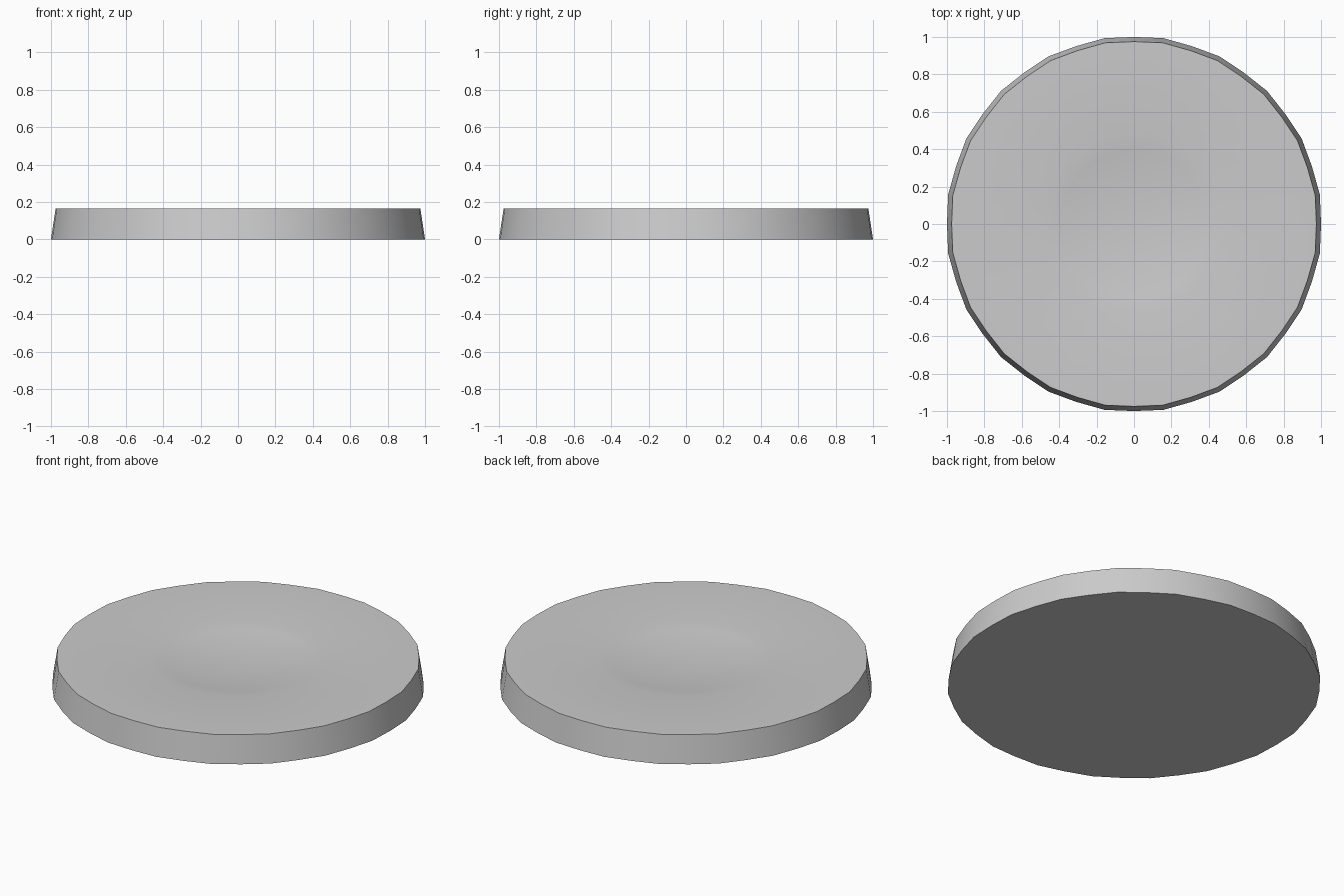
import bpy, bmesh, math

if "Cube" in bpy.data.objects:
    bpy.data.objects.remove(bpy.data.objects["Cube"])

SIDES = 40
H = 0.165

def ring(bm, radius, z, swell=0.0):
    # every second corner is pushed out a touch, giving the slightly faceted outline
    verts = []
    for i in range(SIDES):
        a = 2 * math.pi * i / SIDES
        r = radius * (1 + (swell if i % 2 else 0))
        verts.append(bm.verts.new((r * math.cos(a), r * math.sin(a), z)))
    return verts

# profile: tapered wall, flat top, shallow spherical dish
bm = bmesh.new()
profile = [(1.0, 0.0, 0.006), (0.975, H, 0.006), (0.49, H, 0)]
DEPTH = 0.035
for t in (0.8, 0.6, 0.4, 0.2):
    profile.append((0.49 * t, H - DEPTH * (1 - t * t), 0))
rings = [ring(bm, *p) for p in profile]

for lower, upper in zip(rings, rings[1:]):
    for i in range(SIDES):
        j = (i + 1) % SIDES
        bm.faces.new((lower[i], lower[j], upper[j], upper[i]))

# dish centre and flat underside
centre = bm.verts.new((0, 0, H - DEPTH))
for i in range(SIDES):
    bm.faces.new((rings[-1][i], rings[-1][(i + 1) % SIDES], centre))
bm.faces.new(list(reversed(rings[0])))
bmesh.ops.recalc_face_normals(bm, faces=bm.faces[:])

mesh = bpy.data.meshes.new("dished_disc")
bm.to_mesh(mesh)
bm.free()
disc = bpy.data.objects.new("dished_disc", mesh)
bpy.context.collection.objects.link(disc)
bpy.context.view_layer.objects.active = disc
disc.select_set(True)
bpy.ops.object.shade_smooth_by_angle(angle=math.radians(30))
